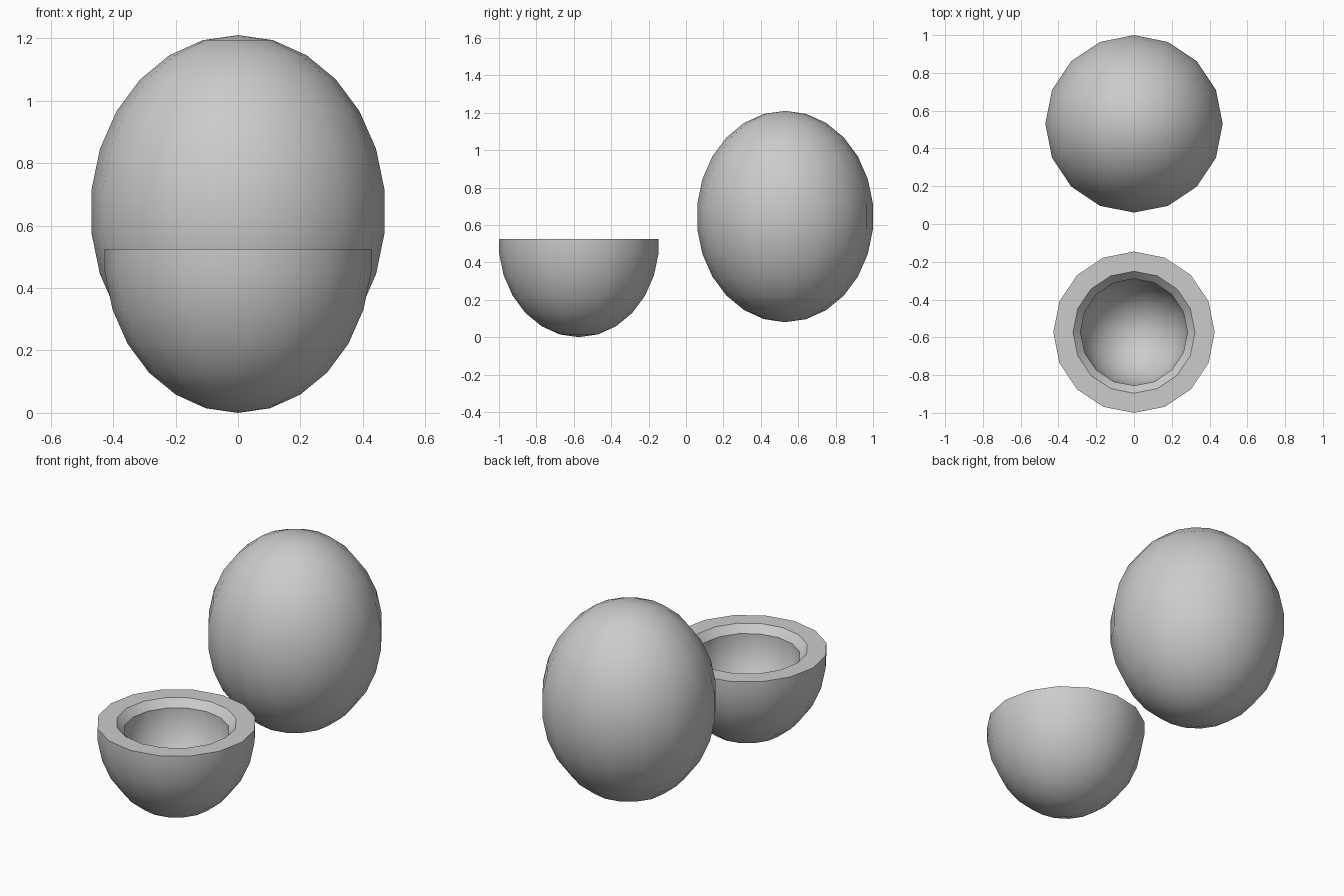
import bpy, bmesh, math

if "Cube" in bpy.data.objects:
    bpy.data.objects.remove(bpy.data.objects["Cube"])

SIDES = 16   # around the axis
RINGS = 13   # pole to pole


def finish(bm, name, location):
    bmesh.ops.recalc_face_normals(bm, faces=bm.faces)
    mesh = bpy.data.meshes.new(name)
    bm.to_mesh(mesh)
    bm.free()
    obj = bpy.data.objects.new(name, mesh)
    obj.location = location
    bpy.context.collection.objects.link(obj)
    bpy.ops.object.select_all(action='DESELECT')
    obj.select_set(True)
    bpy.context.view_layer.objects.active = obj
    bpy.ops.object.shade_smooth_by_angle(angle=math.radians(32))
    return obj


def lathe(profile, name, location):
    """Revolve (radius, z) points around z."""
    bm = bmesh.new()
    verts = [bm.verts.new((r, 0, z)) for r, z in profile]
    edges = [bm.edges.new(p) for p in zip(verts, verts[1:])]
    bmesh.ops.spin(bm, geom=verts + edges, cent=(0, 0, 0), axis=(0, 0, 1),
                   angle=2 * math.pi, steps=SIDES, use_duplicate=False)
    bmesh.ops.remove_doubles(bm, verts=bm.verts, dist=0.0005)
    return finish(bm, name, location)


def bowl(radius, height, count):
    """Egg-shaped profile from the bottom pole up to just below the widest belt."""
    step = math.pi / RINGS
    return [(radius * math.sin(i * step), height * (1 - math.cos(i * step)))
            for i in range(count)]


# Whole fruit
half = bowl(0.473, 0.565, 7)
whole = half + [(r, 1.13 - z) for r, z in reversed(half)]
lathe(whole, "whole_fruit", (0, 0.53, 0.08))

# Halved fruit: outer shell, flat rim, sloped lip, hollow inside
outer = bowl(0.430, 0.513, 7) + [(0.427, 0.525)]
lip = [(0.323, 0.525), (0.283, 0.482)]
cavity = [(r, z + 0.14) for r, z in reversed(bowl(0.285, 0.34, 7))]
lathe(outer + lip + cavity, "halved_fruit", (0, -0.573, 0))
